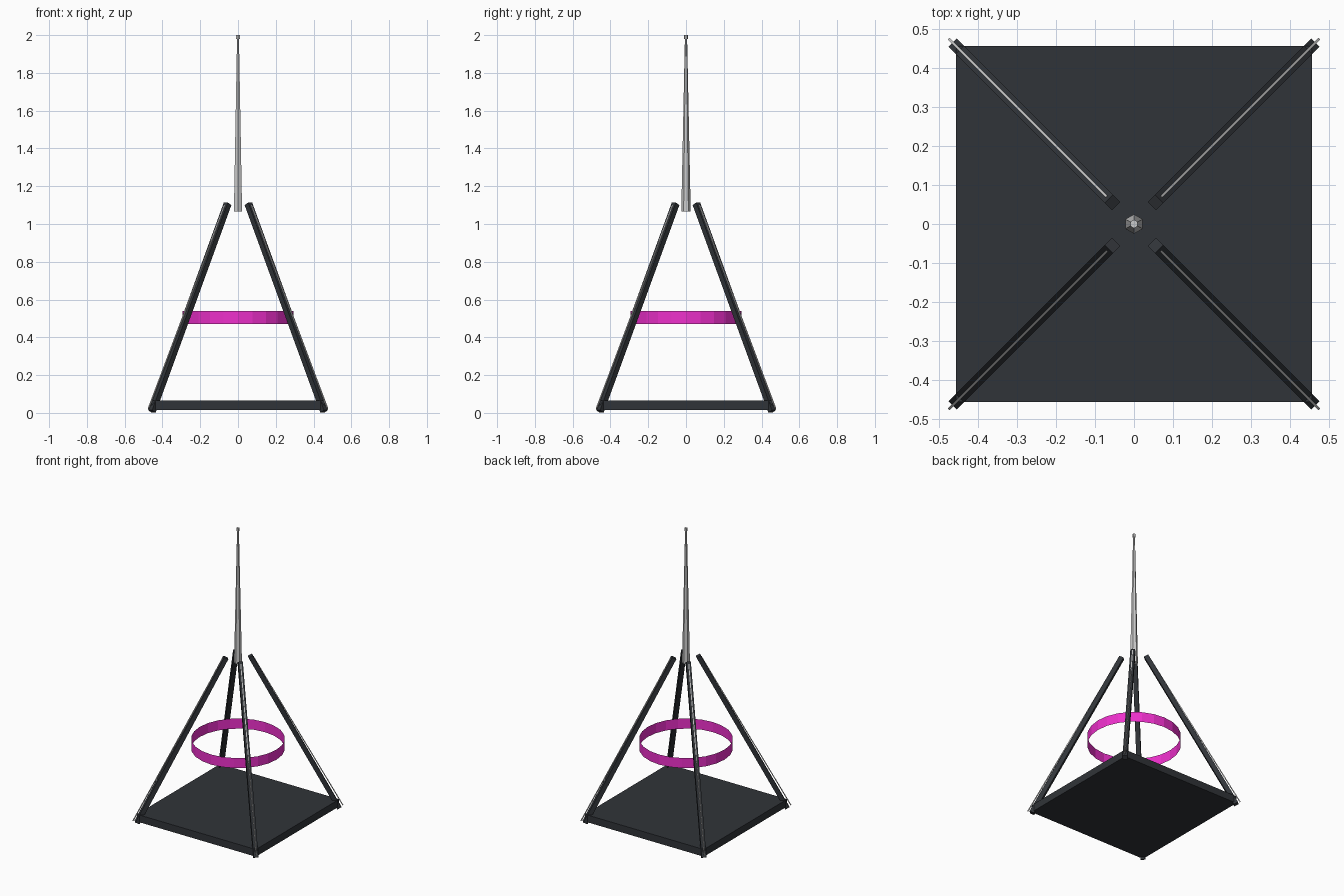
import bpy
from math import pi
from mathutils import Vector, Matrix

if "Cube" in bpy.data.objects:
    bpy.data.objects.remove(bpy.data.objects["Cube"])


def material(name, rgb):
    m = bpy.data.materials.new(name)
    m.diffuse_color = (*rgb, 1)
    m.use_nodes = True
    m.node_tree.nodes["Principled BSDF"].inputs["Base Color"].default_value = m.diffuse_color
    return m


DARK = material("dark_metal", (0.03, 0.034, 0.04))
PINK = material("magenta_glow", (0.85, 0.03, 0.6))


def finish(name, mat=None):
    ob = bpy.context.object
    ob.name = name
    if mat:
        ob.data.materials.append(mat)
    return ob


def bar(name, a, b, w, mat=None):
    """Square bar from a to b, one face turned away from the z axis."""
    a, b = Vector(a), Vector(b)
    up = (b - a).normalized()
    side = Vector((-a.y, a.x, 0)).normalized()
    out = side.cross(up)
    bpy.ops.mesh.primitive_cube_add(size=1)
    ob = finish(name, mat)
    rot = Matrix((out, side, up)).transposed()
    if rot.determinant() < 0:
        rot = Matrix((-out, side, up)).transposed()
    ob.data.transform(Matrix.Translation((a + b) / 2) @ rot.to_4x4()
                      @ Matrix.Diagonal((w, w, (b - a).length, 1)))
    return ob


def hex_cone(name, r1, r2, z1, z2):
    bpy.ops.mesh.primitive_cone_add(vertices=6, radius1=r1, radius2=r2,
                                    depth=z2 - z1, location=(0, 0, (z1 + z2) / 2))
    return finish(name)


# Base slab
bpy.ops.mesh.primitive_cube_add(size=1, location=(0, 0, 0.04))
finish("base_slab", DARK).scale = (0.914, 0.914, 0.05)

# Four leaning legs, each with a thin light rod along its outer face
for sx in (-1, 1):
    for sy in (-1, 1):
        tag = ("front" if sy < 0 else "back") + ("_left" if sx < 0 else "_right")
        bar(tag + "_leg", (0.456 * sx, 0.456 * sy, 0.008),
            (0.055 * sx, 0.055 * sy, 1.107), 0.03, DARK)
        bar(tag + "_rod", (0.474 * sx, 0.474 * sy, 0.022),
            (0.069 * sx, 0.069 * sy, 1.1), 0.006)

# Floating open ring
bpy.ops.mesh.primitive_cylinder_add(vertices=24, radius=0.295, depth=0.07,
                                    end_fill_type='NOTHING', location=(0, 0, 0.505))
finish("floating_ring", PINK)

# Spire and its tip
hex_cone("spire", 0.025, 0.006, 1.065, 1.98)
hex_cone("spire_tip", 0.011, 0.011, 1.98, 2.0)
